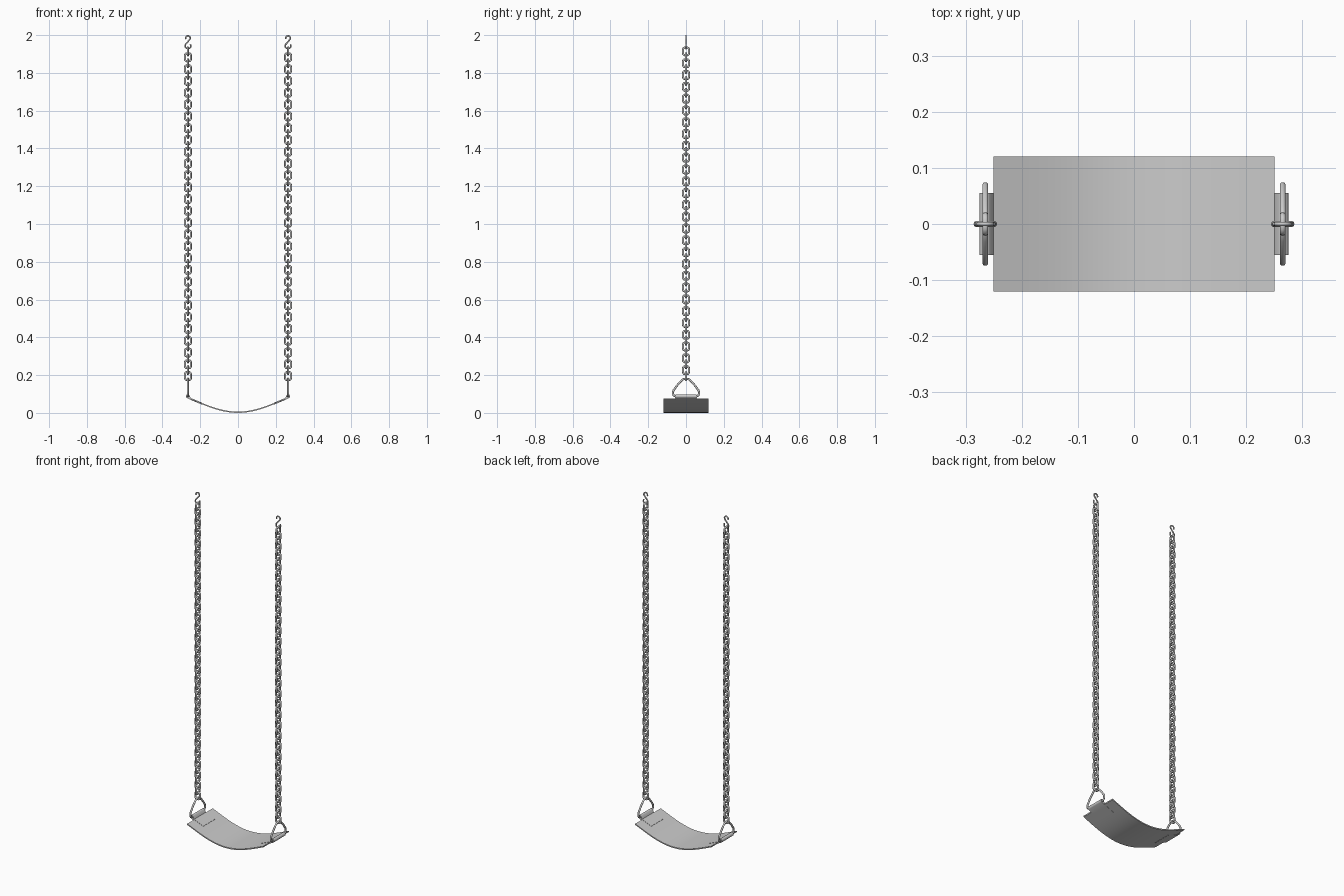
import bpy, bmesh, math
from mathutils import Vector

if "Cube" in bpy.data.objects:
    bpy.data.objects.remove(bpy.data.objects["Cube"])

SIDE_X = 0.265      # chain position
BAR_Z = 0.088       # bottom bar of the hanger ring


def finish(bm, name, angle=40):
    bmesh.ops.recalc_face_normals(bm, faces=bm.faces)
    me = bpy.data.meshes.new(name)
    bm.to_mesh(me)
    bm.free()
    me.shade_smooth()
    me.set_sharp_from_angle(angle=math.radians(angle))
    return me


def place(me, name, loc=(0, 0, 0), turn=0.0):
    ob = bpy.data.objects.new(name, me)
    ob.location = loc
    ob.rotation_euler = (0, 0, turn)
    bpy.context.collection.objects.link(ob)
    return ob


def tube(name, path, r, closed, sides=10):
    """Round wire along a path lying in the local XZ plane."""
    bm = bmesh.new()
    pts = [Vector((x, 0, z)) for x, z in path]
    n, rings = len(pts), []
    for i, p in enumerate(pts):
        a = pts[i - 1] if closed or i else p
        b = pts[(i + 1) % n] if closed or i < n - 1 else p
        side = (b - a).normalized().cross(Vector((0, 1, 0)))
        rings.append([bm.verts.new(p + r * (side * math.cos(t) + Vector((0, math.sin(t), 0))))
                      for t in (2 * math.pi * k / sides for k in range(sides))])
    for i in range(n if closed else n - 1):
        a, b = rings[i], rings[(i + 1) % n]
        for k in range(sides):
            j = (k + 1) % sides
            bm.faces.new((a[k], a[j], b[j], b[k]))
    if not closed:
        bm.faces.new(rings[0])
        bm.faces.new(rings[-1])
    return finish(bm, name, 60)


def strip(name, outline, half_depth):
    """XZ outline extruded along y."""
    bm = bmesh.new()
    f = bm.faces.new([bm.verts.new((x, -half_depth, z)) for x, z in outline])
    ext = bmesh.ops.extrude_face_region(bm, geom=[f])
    vs = [g for g in ext['geom'] if isinstance(g, bmesh.types.BMVert)]
    bmesh.ops.translate(bm, vec=(0, 2 * half_depth, 0), verts=vs)
    return finish(bm, name)


def arc(cx, cz, r, a0, a1, n):
    return [(cx + r * math.cos(math.radians(a0 + (a1 - a0) * i / n)),
             cz + r * math.sin(math.radians(a0 + (a1 - a0) * i / n))) for i in range(n + 1)]


def sag(x):
    return 0.0594 * (1 - math.cos(7 * x))


# curved flexible seat
THICK = 0.007
xs = [-0.25 + 0.5 * i / 32 for i in range(33)]
place(strip("seat", [(x, sag(x)) for x in xs] +
            [(x, sag(x) + THICK) for x in reversed(xs)], 0.12), "seat")

# clamp: plates above and below the seat end, wrapped around the ring bar
px = [0.19 + 0.06 * i / 6 for i in range(7)]
outline = ([(x, sag(x) - 0.0015) for x in px] +
           arc(SIDE_X, BAR_Z, 0.0105, -65, 135, 12) +
           [(x, sag(x) + THICK + 0.0015) for x in reversed(px)])
clamp = strip("clamp", outline, 0.055)

# hanger ring: rounded triangle
half = [(0.057, BAR_Z), (0.065, 0.092), (0.069, 0.101), (0.069, 0.110), (0.066, 0.119),
        (0.050, 0.142), (0.028, 0.167), (0.015, 0.178)]
ring = tube("hanger_ring", half + [(0, 0.182)] + [(-x, z) for x, z in reversed(half)], 0.0055, True)

# chain link: rounded rectangle of wire
c, hx, hz = 0.011, 0.0155, 0.021
link_path = []
for a0, sx, sz in ((0, 1, 1), (90, -1, 1), (180, -1, -1), (270, 1, -1)):
    link_path += arc(sx * (hx - c), sz * (hz - c), c, a0, a0 + 90, 4)
link = tube("chain_link", link_path, 0.0055, True)

# S-shaped hook
hook = tube("s_hook", arc(0, 1.984, 0.012, 205, -50, 14) +
            arc(0, 1.943, 0.015, 125, 395, 14), 0.004, False)

for side, s in (("left", -1), ("right", 1)):
    place(clamp, side + "_clamp", turn=0 if s > 0 else math.pi)
    place(ring, side + "_hanger_ring", (s * SIDE_X, 0, 0), math.pi / 2)
    place(hook, side + "_s_hook", (s * SIDE_X, 0, 0))
    for k in range(56):
        place(link, f"{side}_chain_link_{k:02d}", (s * SIDE_X, 0, 0.195 + 0.03125 * k),
              math.pi / 2 * (k % 2))
